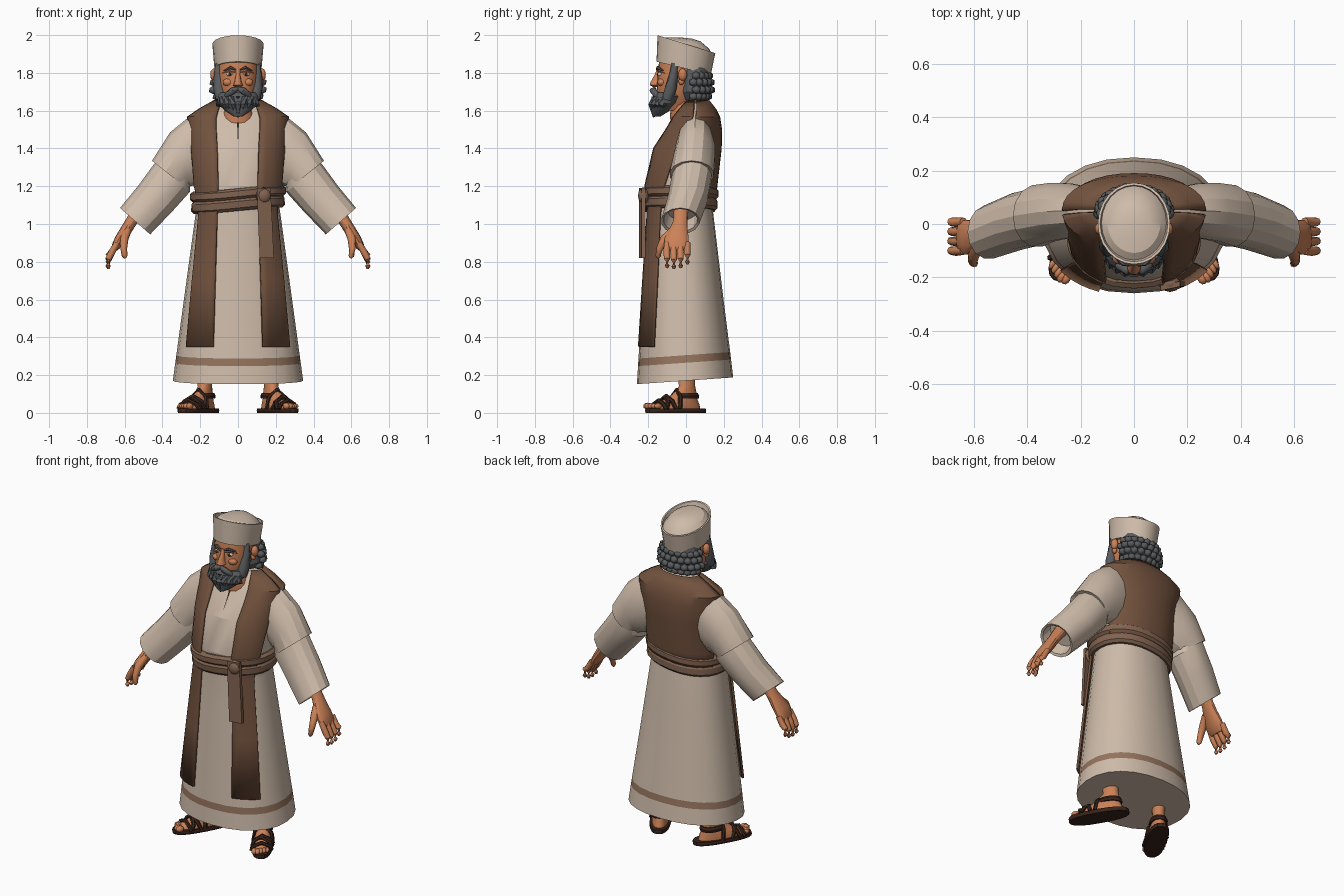
import bpy, bmesh, math
from mathutils import Vector, Matrix

if "Cube" in bpy.data.objects:
    bpy.data.objects.remove(bpy.data.objects["Cube"])

def material(name, r, g, b):
    m = bpy.data.materials.new(name)
    m.use_nodes = True
    m.diffuse_color = (r, g, b, 1)
    node = m.node_tree.nodes["Principled BSDF"]
    node.inputs["Base Color"].default_value = (r, g, b, 1)
    node.inputs["Roughness"].default_value = 0.9
    return m

CREAM = material("cream_linen", .62, .50, .40)
BROWN = material("vest_brown", .17, .085, .048)
BELT = material("belt_brown", .22, .125, .08)
STRIPE = material("hem_stripe_brown", .30, .175, .11)
SKIN = material("tan_skin", .60, .22, .095)
GREY = material("grey_hair", .10, .105, .11)
LEATHER = material("dark_leather", .04, .017, .011)
WHITE = material("eye_white", .7, .65, .58)
DARK = material("dark_brown_line", .03, .018, .012)

def finish(name, bm, mat, angle=25):
    bmesh.ops.recalc_face_normals(bm, faces=bm.faces)
    me = bpy.data.meshes.new(name)
    bm.to_mesh(me)
    bm.free()
    me.materials.append(mat)
    ob = bpy.data.objects.new(name, me)
    bpy.context.collection.objects.link(ob)
    bpy.ops.object.select_all(action='DESELECT')
    ob.select_set(True)
    bpy.context.view_layer.objects.active = ob
    bpy.ops.object.shade_smooth_by_angle(angle=math.radians(angle))
    return ob

def skin(name, rings, mat, closed=True, angle=25):
    """Bridge a list of point rings (or open rows) into one surface."""
    bm = bmesh.new()
    rows = [[bm.verts.new(p) for p in r] for r in rings]
    n = len(rows[0])
    for a, b in zip(rows, rows[1:]):
        for i in range(n if closed else n - 1):
            j = (i + 1) % n
            bm.faces.new((a[i], a[j], b[j], b[i]))
    if closed:
        bm.faces.new(rows[0])
        bm.faces.new(rows[-1])
    return finish(name, bm, mat, angle)

def oval(z, cy, rx, ry, tilt=0, n=24, p=2.2):
    pts = []
    for i in range(n):
        c, s = math.cos(math.tau * i / n), math.sin(math.tau * i / n)
        x = rx * math.copysign(abs(c) ** (2 / p), c)
        y = ry * math.copysign(abs(s) ** (2 / p), s)
        pts.append(Vector((x, cy + y, z + tilt * y)))
    return pts

def tube(name, pts, radii, mat, n=8):
    pts = [Vector(p) for p in pts]
    rings = []
    for i, p in enumerate(pts):
        d = pts[min(i + 1, len(pts) - 1)] - pts[max(i - 1, 0)]
        q = d.to_track_quat('Z', 'Y')
        rings.append([p + q @ Vector((radii[i] * math.cos(math.tau * k / n),
                                      radii[i] * math.sin(math.tau * k / n), 0)) for k in range(n)])
    return skin(name, rings, mat, angle=50)

def balls(name, spots, mat, sub=2):
    """Several ellipsoids in one object: (centre, size)."""
    bm = bmesh.new()
    for c, s in spots:
        bmesh.ops.create_icosphere(bm, subdivisions=sub, radius=1,
                                   matrix=Matrix.Translation(c) @ Matrix.Diagonal((*s, 1)))
    return finish(name, bm, mat, 50)

def limb(name, s, sections, mat, n=14):
    """Sections: outer x,z, inner x,z, depth centre, half depth."""
    rings = []
    for x1, z1, x2, z2, y, b in sections:
        c, h = Vector(((x1 + x2) / 2, y, (z1 + z2) / 2)), Vector(((x1 - x2) / 2, 0, (z1 - z2) / 2))
        ring = [c + h * math.cos(math.tau * i / n) + Vector((0, b * math.sin(math.tau * i / n), 0)) for i in range(n)]
        rings.append([Vector((s * p.x, p.y, p.z)) for p in ring])
    return skin(name, rings, mat)

# Robe body: height, centre y, half width, half depth
BODY = [(.17, -.005, .345, .255), (1.05, -.03, .225, .175), (1.12, -.035, .215, .17),
        (1.2, -.035, .23, .18), (1.4, 0, .235, .168), (1.5, .035, .243, .135),
        (1.565, .05, .25, .11), (1.605, .055, .19, .085), (1.64, .055, .11, .05)]

def section(z, grow=0):
    for a, b in zip(BODY, BODY[1:]):
        if z <= b[0]:
            t = (z - a[0]) / (b[0] - a[0])
            _, cy, rx, ry = [u + (v - u) * t for u, v in zip(a, b)]
            return cy, rx + grow, ry + grow
    return BODY[-1][1], BODY[-1][2] + grow, BODY[-1][3] + grow

heights = [.17, .265, .305, .6, .85] + [b[0] for b in BODY[1:]]
robe = skin("robe", [oval(z, *section(z), tilt=.07 if z < .4 else 0) for z in heights], CREAM, angle=20)
robe.data.materials.append(STRIPE)
for f in robe.data.polygons:
    h = f.center.z - .07 * (f.center.y + .005)
    if .265 < h < .305 and abs(f.normal.z) < .9:
        f.material_index = 1

def surface(x, z, side, grow):
    cy, rx, ry = section(z, grow)
    return Vector((x, cy + side * ry * max(0, 1 - abs(x / rx) ** 2.2) ** (1 / 2.2), z))

def thicken(ob, t):
    m = ob.modifiers.new("thickness", 'SOLIDIFY')
    m.thickness, m.offset = t, 0

# Long front panels and the vest back
for s, side in ((1, "left"), (-1, "right")):
    rows = []
    for z, inner, outer in ((.35, .13, .272), (.7, .12, .24), (1.05, .11, .205), (1.12, .105, .205), (1.2, .105, .228),
                            (1.4, .11, .243), (1.5, .115, .252), (1.565, .115, .263), (1.605, .105, .203), (1.65, .09, .123)):
        rows.append([surface(s * (inner + (outer - inner) * math.sin(k / 6 * math.pi / 2)), z, -1, .014)
                     for k in range(7)])
    thicken(skin(side + "_front_panel", rows, BROWN, closed=False), .014)
rows = []
for z in (1.1, 1.2, 1.4, 1.5, 1.565, 1.605, 1.65):
    t0 = .4 if z < 1.5 else 0
    rx = section(z, .014)[1]
    rows.append([surface(rx * math.cos(t0 + (math.pi - 2 * t0) * k / 16), z, 1, .014) for k in range(17)])
thicken(skin("vest_back", rows, BROWN, closed=False), .014)

# Belt in two wraps, with knot and hanging sash
belt = [oval(z, *section(z, g)) for z, g in ((1.07, .012), (1.085, .028), (1.12, .032), (1.132, .022),
                                             (1.145, .034), (1.175, .03), (1.188, .01))]
for ring in belt:
    for v in ring:
        v.z += .05 * v.x + .006 * math.sin(9 * v.x)
skin("belt", belt, BELT)
sash = [[Vector((x, y, z)) for x, y in ((a, -.25), (b, -.235), (b, -.215), (a, -.23))]
        for z, a, b in ((.82, .115, .19), (1.0, .107, .182), (1.19, .1, .172))]
skin("hanging_sash", sash, BELT)
balls("belt_knot", [((.135, -.225, 1.15), (.042, .03, .045))], BELT)

# Neck opening slit
skin("collar_slit", [[Vector((x, surface(0, z, -1, .002).y, z)) for x in (-w, w)]
                     for z, w in ((1.44, .001), (1.5, .003), (1.56, .008))], DARK, closed=False)

# Sleeves and hands
for s, side in ((1, "left"), (-1, "right")):
    limb(side + "_upper_sleeve", s, [(.19, 1.59, .15, 1.25, .05, .09), (.265, 1.562, .215, 1.21, .05, .105),
                                     (.36, 1.485, .25, 1.2, .045, .112), (.455, 1.335, .275, 1.19, .03, .118),
                                     (.435, 1.33, .29, 1.2, .03, .1)], CREAM)
    limb(side + "_lower_sleeve", s, [(.4, 1.37, .25, 1.24, .035, .1), (.45, 1.31, .255, 1.17, .03, .108),
                                     (.53, 1.2, .345, 1.07, .01, .108), (.625, 1.085, .465, .945, -.03, .102),
                                     (.61, 1.08, .475, .96, -.03, .09), (.57, 1.13, .44, 1.02, -.02, .08)], CREAM)
    limb(side + "_palm", s, [(.545, 1.11, .49, 1.06, -.025, .04), (.59, 1.03, .54, .995, -.03, .038),
                             (.618, .985, .565, .955, -.04, .05), (.648, .935, .6, .905, -.05, .066),
                             (.668, .89, .627, .87, -.05, .064), (.668, .865, .64, .86, -.05, .05)], SKIN)
    for k, finger in enumerate(("index", "middle", "ring", "little")):
        y, drop = -.1 + .036 * k, (.005, 0, .005, .025)[k]
        tube(f"{side}_{finger}_finger", [(s * .64, y, .9), (s * .668, y - .002, .85), (s * .686, y, .81 + drop),
                                         (s * .688, y, .775 + drop), (s * .685, y, .762 + drop)],
             [.016, .018, .016, .013, .006], SKIN)
    tube(side + "_thumb", [(s * .585, -.07, .965), (s * .602, -.115, .92), (s * .605, -.14, .87),
                           (s * .6, -.148, .83), (s * .597, -.148, .818)], [.022, .023, .018, .015, .006], SKIN)

# Head and neck
skin("neck", [oval(z, cy, r, r, n=16) for z, cy, r in ((1.5, .01, .085), (1.575, 0, .086), (1.61, -.01, .07), (1.7, -.02, .07))], SKIN, angle=50)
skin("head", [oval(*r, n=20) for r in ((1.6, -.06, .05, .06), (1.66, -.05, .085, .1), (1.74, -.038, .106, .118),
                                       (1.8, -.028, .108, .122), (1.88, -.015, .11, .125))], SKIN, angle=50)
skin("nose", [oval(*r, n=10) for r in ((1.725, -.155, .016, .02), (1.735, -.16, .026, .032), (1.75, -.16, .019, .03),
                                       (1.79, -.145, .012, .022), (1.82, -.14, .014, .015))], SKIN, angle=50)
balls("cheeks", [((s * .052, -.128, 1.75), (.03, .024, .022)) for s in (1, -1)], SKIN)
for s, side in ((1, "left"), (-1, "right")):
    balls(side + "_ear", [((s * .128, -.018, 1.79), (.02, .024, .034)), ((s * .122, -.024, 1.755), (.014, .016, .02))], SKIN)
    balls(side + "_eye", [((s * .043, -.138, 1.793), (.019, .013, .011))], WHITE)
    balls(side + "_pupil", [((s * .043, -.147, 1.793), (.009, .008, .009))], DARK)
    tube(side + "_eyebrow", [(s * .014, -.153, 1.818), (s * .04, -.15, 1.828), (s * .075, -.122, 1.812)],
         [.006, .009, .004], GREY, 6)
    tube(side + "_brow_ridge", [(s * .012, -.145, 1.806), (s * .045, -.142, 1.814), (s * .08, -.11, 1.8)],
         [.006, .009, .004], SKIN, 6)
    tube(side + "_moustache", [(0, -.166, 1.716), (s * .025, -.175, 1.707), (s * .055, -.158, 1.685), (s * .075, -.14, 1.655)],
         [.01, .018, .016, .004], GREY)
    tube(side + "_sideburn", [(s * .1, -.06, 1.85), (s * .104, -.065, 1.79), (s * .1, -.08, 1.72), (s * .09, -.1, 1.66)],
         [.02, .024, .033, .03], GREY)

# Beard with hanging locks
skin("beard", [oval(*r, n=18) for r in ((1.57, -.155, .025, .022), (1.6, -.135, .07, .05), (1.64, -.112, .104, .075),
                                        (1.675, -.095, .112, .082), (1.695, -.09, .1, .07))], GREY)
for k in range(9):
    a = (k - 4) / 4 * 1.3
    x, y = math.sin(a), -math.cos(a)
    tip = 1.565 + .055 * abs(math.sin(a))
    tube(f"beard_lock_{k + 1}", [(x * .098, -.1 + y * .07, 1.672), (x * .1, -.105 + y * .074, 1.635),
                                 (x * .07, -.125 + y * .045, tip)], [.016, .024, .006], GREY, 6)

# Hair and rows of curls
skin("hair", [oval(*r, n=18) for r in ((1.66, .045, .1, .07), (1.7, .045, .128, .085), (1.78, .045, .122, .085),
                                       (1.84, .04, .11, .08))], GREY)
curls = []
for row, (z, rx, ry) in enumerate(((1.675, .112, .075), (1.71, .13, .092), (1.75, .128, .09), (1.785, .118, .08))):
    for k in range(10):
        a = math.pi * (k + .5 * (row % 2)) / 9.5
        curls.append(((rx * math.cos(a), .04 + ry * math.sin(a), z), (.027, .026, .023)))
balls("hair_curls", curls, GREY, 1)

# Tall slanted cap with rim and domed crown
skin("cap", [oval(z, cy, rx, ry, t, n=24, p=2) for z, cy, rx, ry, t in (
    (1.825, -.012, .118, .135, -.24), (1.825, -.012, .125, .144, -.24), (1.952, .002, .136, .153, -.31),
    (1.952, .002, .127, .144, -.31), (1.93, .004, .122, .139, -.29), (1.958, .006, .1, .115, -.25),
    (1.978, .006, .06, .07, -.15), (1.984, .006, .02, .025, -.1))], CREAM)

# Feet and sandals, turned outwards
for s, side in ((1, "left"), (-1, "right")):
    parts = [skin(side + "_sole", [oval(z, 0, r, l, n=20, p=2.5) for z, r, l in
                                   ((0, .058, .178), (.012, .062, .18), (.024, .06, .177))], LEATHER)]
    parts.append(skin(side + "_foot", [oval(*r, n=16) for r in (
        (.02, 0, .05, .15), (.045, .005, .05, .138), (.07, .03, .044, .1), (.1, .055, .038, .07),
        (.14, .07, .034, .045), (.25, .065, .042, .046))], SKIN, angle=50))
    parts.append(balls(side + "_toes", [((s * (.036 - .018 * k), -.128 - .009 * k + (.012 if k == 4 else 0), .036),
                                         (.011 + .0015 * k, .024, .014 + .001 * k)) for k in range(5)], SKIN))
    for k, (y0, y1, top) in enumerate(((-.115, -.09, .066), (-.04, -.085, .082), (-.085, -.03, .09), (.02, -.005, .122))):
        parts.append(tube(f"{side}_strap_{k + 1}", [(-.056, y0, .02), (-.046, y0 * .7 + y1 * .3, top * .68),
                                                    (0, (y0 + y1) / 2, top), (.046, y0 * .3 + y1 * .7, top * .68),
                                                    (.056, y1, .02)], [.012] * 5, LEATHER, 6))
    parts.append(skin(side + "_heel_strap", [oval(z, .062, r, r + .022, n=16) for z, r in
                                             ((.075, .05), (.09, .053), (.105, .046))], LEATHER))
    for ob in parts:
        ob.data.transform(Matrix.Translation((s * .21, -.055, 0)) @ Matrix.Rotation(s * math.radians(30), 4, 'Z'))
